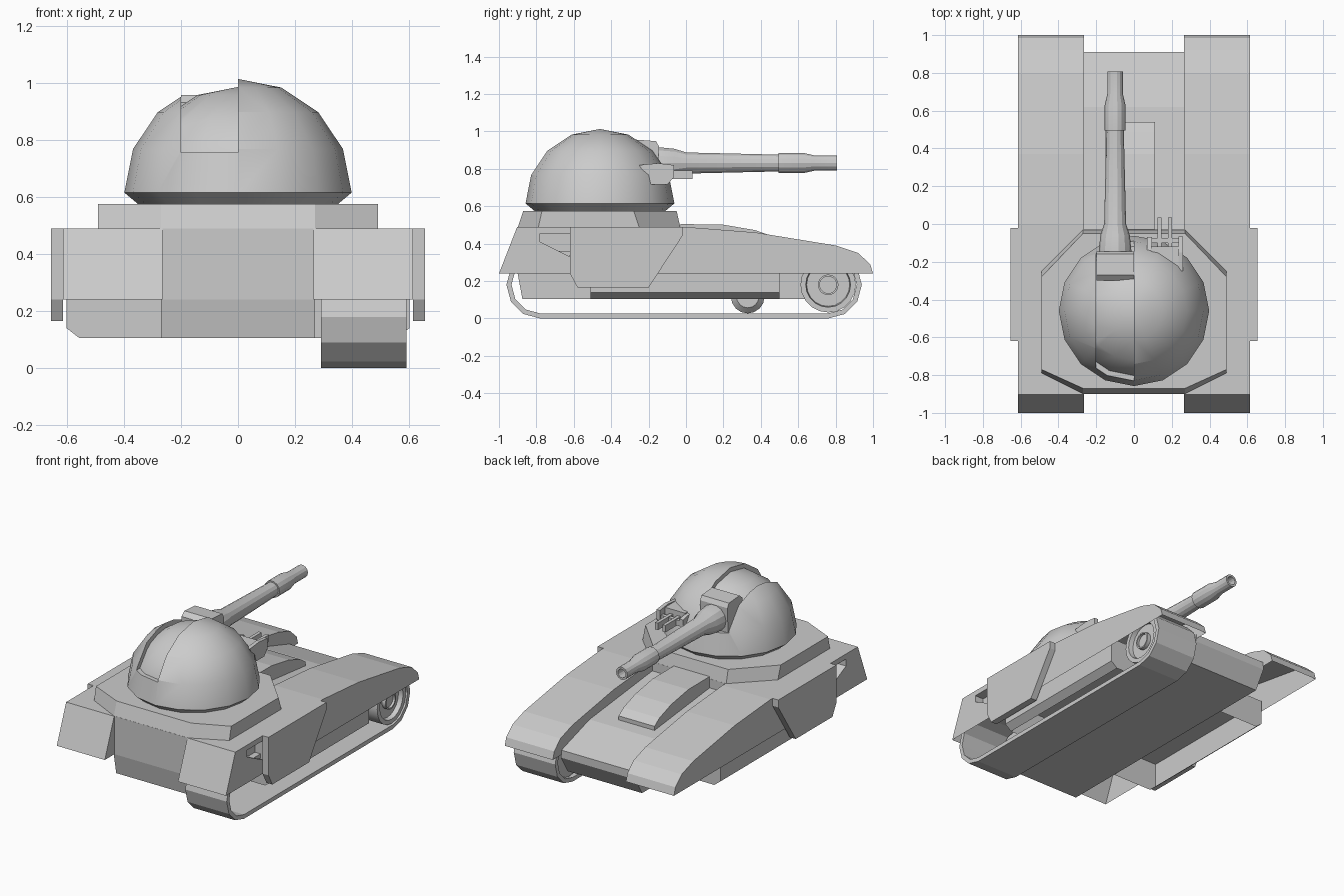
import bpy, bmesh, math
from mathutils import Vector

if "Cube" in bpy.data.objects:
    bpy.data.objects.remove(bpy.data.objects["Cube"])


def finish(name, bm):
    bmesh.ops.recalc_face_normals(bm, faces=bm.faces[:])
    me = bpy.data.meshes.new(name)
    bm.to_mesh(me)
    bm.free()
    ob = bpy.data.objects.new(name, me)
    bpy.context.collection.objects.link(ob)
    return ob


def loft(name, rings, caps=True, closed=False):
    """Skin a list of equal-length point rings."""
    bm = bmesh.new()
    vs = [[bm.verts.new(p) for p in r] for r in rings]
    n = len(vs[0])
    pairs = list(zip(vs, vs[1:])) + ([(vs[-1], vs[0])] if closed else [])
    for a, b in pairs:
        for i in range(n):
            j = (i + 1) % n
            bm.faces.new((a[i], a[j], b[j], b[i]))
    if caps and not closed:
        bm.faces.new(vs[0])
        bm.faces.new(vs[-1])
    bmesh.ops.remove_doubles(bm, verts=bm.verts[:], dist=1e-5)
    return finish(name, bm)


def prism(name, yz, x0, x1):
    """Side profile (y, z) extruded along x."""
    return loft(name, [[(x, y, z) for y, z in yz] for x in (x0, x1)])


def box(name, x0, x1, y0, y1, z0, z1):
    return prism(name, [(y0, z0), (y1, z0), (y1, z1), (y0, z1)], x0, x1)


def lathe(name, profile, center, axis, n, caps=True):
    """Profile (radius, height) turned around the given axis."""
    c = Vector(center)
    rings = []
    for r, h in profile:
        ring = []
        for i in range(n):
            t = 2 * math.pi * i / n
            a, b = r * math.cos(t), r * math.sin(t)
            ring.append(c + Vector({'x': (h, a, b), 'y': (a, h, b), 'z': (a, b, h)}[axis]))
        rings.append(ring)
    return loft(name, rings, caps)


def activate(ob):
    bpy.ops.object.select_all(action='DESELECT')
    ob.select_set(True)
    bpy.context.view_layer.objects.active = ob


def smooth(ob, deg=32):
    activate(ob)
    bpy.ops.object.shade_smooth_by_angle(angle=math.radians(deg))


def cut(ob, cutter, op='DIFFERENCE'):
    m = ob.modifiers.new("cut", 'BOOLEAN')
    m.operation, m.object, m.solver = op, cutter, 'EXACT'
    activate(ob)
    bpy.ops.object.modifier_apply(modifier=m.name)


def open_level(ob, z):
    """Delete the faces lying flat at height z."""
    bm = bmesh.new()
    bm.from_mesh(ob.data)
    flat = [f for f in bm.faces if all(abs(v.co.z - z) < 1e-3 for v in f.verts)]
    bmesh.ops.delete(bm, geom=flat, context='FACES')
    bm.to_mesh(ob.data)
    bm.free()


# central hull with sloping rear deck
prism("hull", [(-.875, .105), (-.9, .24), (-.9, .489), (-.03, .489), (-.03, .43), (.62, .36),
               (.91, .27), (.91, .22), (.84, .105)], -.27, .27)

# raised deck hatch
prism("deck_hatch", [(-.03, .40), (-.03, .504), (.19, .503), (.37, .472), (.49, .43), (.54, .395),
                     (.54, .34)], -.15, .11)

# turret deck: octagonal plinth with sloped edges
half_low = [(.27, -.9), (.49, -.79), (.49, -.25), (.27, -.03)]
half_top = [(.27, -.87), (.49, -.77), (.49, -.28), (.27, -.05)]


def octagon(half, z):
    return [(x, y, z) for x, y in half] + [(-x, y, z) for x, y in reversed(half)]


loft("turret_deck", [octagon(half_low, .486), octagon(half_top, .575)])

fender_profile = [(-1, .24), (-.903, .489), (0, .489), (.37, .46), (.8, .39),
                  (.92, .35), (.985, .29), (1, .24)]
for side, s in (("left", -1), ("right", 1)):
    # hollow fender, open underneath, with a side recess
    fender = prism("fender_" + side, fender_profile, s * .265, s * .613)
    pocket = prism("pocket", [(-.78, .455), (-.61, .455), (-.61, .325), (-.78, .41)], s * .55, s * .7)
    cut(fender, pocket)
    bpy.data.objects.remove(pocket)
    open_level(fender, .24)
    # armour skirt
    prism("skirt_" + side, [(-.62, .489), (-.62, .24), (-.58, .165), (-.2, .165), (-.02, .44), (-.02, .489)],
          s * .612, s * .655)
    # lower side box with chamfered outer edge, open underneath
    sect = [(.27, .105), (.555, .105), (.6, .14), (.6, .3), (.27, .3)]
    side_box = loft("side_box_" + side, [[(s * x, y, z) for x, z in sect] for y in (-.51, .5)])
    open_level(side_box, .105)


# single track loop on the right side
def track_ring(x, r):
    pts = []
    for cy, start in ((.76, -90), (-.78, 90)):
        for i in range(7):
            t = math.radians(start + 30 * i)
            pts.append((x, cy + r * math.cos(t), .18 + r * math.sin(t)))
    return pts


loft("track", [track_ring(.29, .18), track_ring(.59, .18), track_ring(.59, .153), track_ring(.29, .153)],
     closed=True)

# drive wheel with dished rim and hub, and a small inner road wheel
smooth(lathe("drive_wheel", [(.148, .31), (.148, .58), (.12, .58), (.115, .55), (.055, .55), (.055, .575),
                             (.045, .575), (.045, .56)], (0, .76, .18), 'x', 20))
smooth(lathe("road_wheel", [(.09, .29), (.09, .36), (.06, .39)], (0, .33, .117), 'x', 16))


# turret dome with a shallow slot over the top
def dome(name, r, low):
    prof = low + [(r * math.cos(math.radians(a)), r * math.sin(math.radians(a))) for a in (0, 22.5, 45, 67.5)]
    ob = lathe(name, prof + [(0.0, r)], (0, -.46, .615), 'z', 16, caps=False)
    bm = bmesh.new()
    bm.from_mesh(ob.data)
    bmesh.ops.holes_fill(bm, edges=[e for e in bm.edges if e.is_boundary], sides=0)
    bmesh.ops.recalc_face_normals(bm, faces=bm.faces[:])
    bm.to_mesh(ob.data)
    bm.free()
    return ob


turret = dome("turret", .398, [(.35, -.04)])
slot_floor = dome("slot_floor", .37, [])
slot = box("slot_cutter", -.2, 0, -1, .1, .755, 1.2)
cut(turret, slot)
cut(slot_floor, slot, 'INTERSECT')
bpy.data.objects.remove(slot)
smooth(turret)
smooth(slot_floor)

# gun mount and hollow barrel
prism("gun_mount", [(-.3, .757), (-.15, .757), (-.145, .92), (-.16, .948), (-.27, .956), (-.3, .93)], -.199, -.001)
smooth(lathe("gun_barrel", [(.088, -.17), (.086, -.14), (.078, -.06), (.058, .0), (.046, .495), (.055, .495),
                            (.055, .63), (.041, .69), (.041, .808), (.028, .808), (.028, .7)],
             (-.1, 0, .831), 'y', 14), 22)

# secondary twin gun in an open bracket on the turret
cheek = [(-.25, .82), (-.15, .83), (-.065, .82), (-.065, .755), (-.1, .715), (-.19, .715)]
prism("bracket_outer", cheek, .235, .26)
prism("bracket_inner", [(-.17, .82), (-.07, .8), (-.07, .75), (-.17, .73)], .07, .095)
box("bracket_back", .09, .24, -.25, -.12, .715, .82)
box("bracket_bar", .09, .24, -.1, -.075, .75, .785)
for name, x in (("twin_gun_a", .135), ("twin_gun_b", .19)):
    box(name, x - .011, x + .011, -.14, .035, .745, .79)
